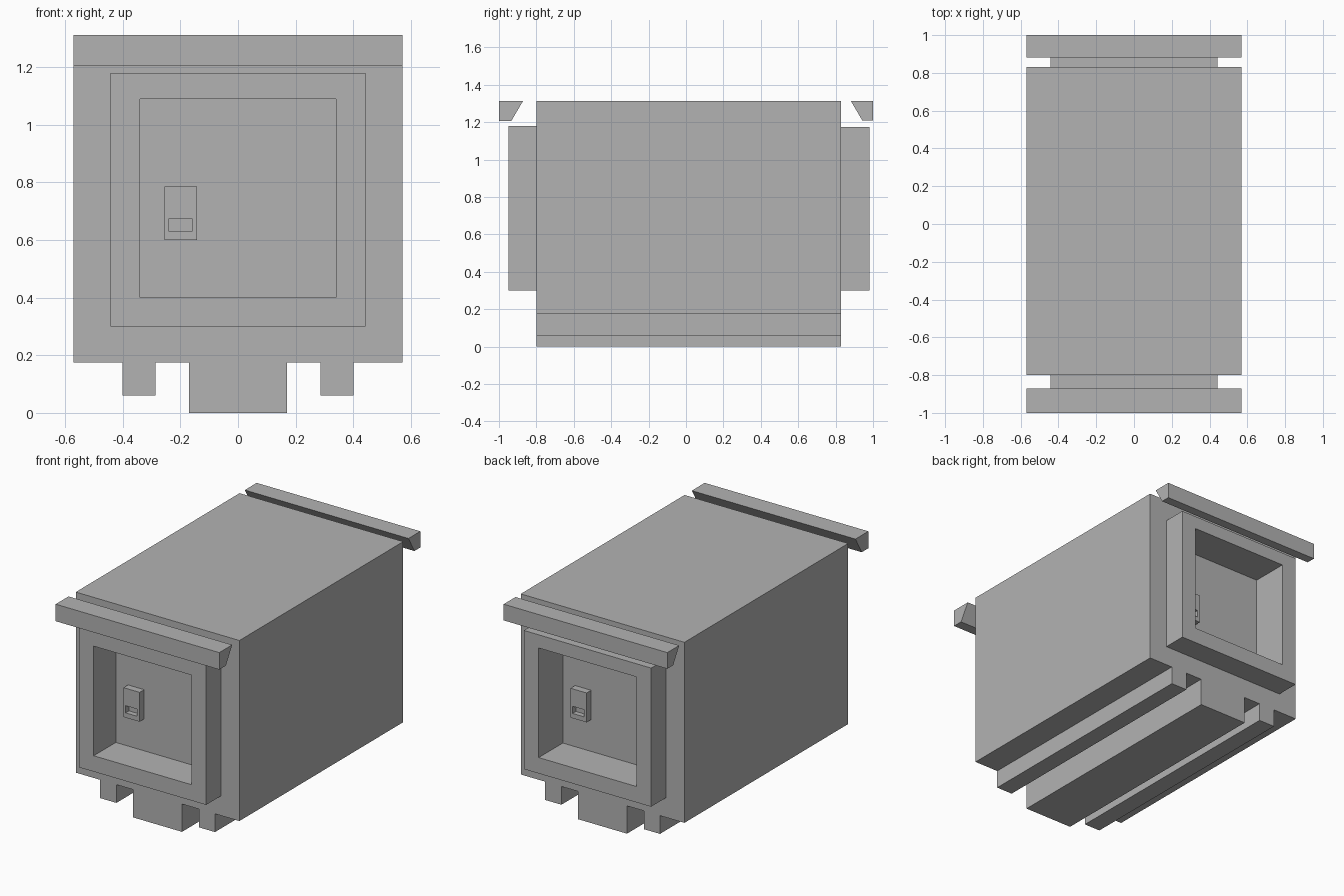
import bpy, bmesh

cube = bpy.data.objects.get("Cube")
if cube:
    bpy.data.objects.remove(cube, do_unlink=True)

grey = bpy.data.materials.new("plain grey")
grey.use_nodes = True
GREY = (0.45, 0.45, 0.45, 1)
grey.diffuse_color = GREY
grey.node_tree.nodes["Principled BSDF"].inputs["Base Color"].default_value = GREY


def loft(name, rings):
    """Skin a chain of four-cornered rings and cap both ends."""
    bm = bmesh.new()
    loops = [[bm.verts.new(p) for p in ring] for ring in rings]
    for a, b in zip(loops, loops[1:]):
        for i in range(4):
            j = (i + 1) % 4
            bm.faces.new((a[i], a[j], b[j], b[i]))
    bm.faces.new(loops[0][::-1])
    bm.faces.new(loops[-1])
    bmesh.ops.recalc_face_normals(bm, faces=bm.faces)
    mesh = bpy.data.meshes.new(name)
    bm.to_mesh(mesh)
    bm.free()
    mesh.materials.append(grey)
    obj = bpy.data.objects.new(name, mesh)
    bpy.context.collection.objects.link(obj)
    return obj


def rect(x0, x1, z0, z1, y):
    return [(x0, y, z0), (x1, y, z0), (x1, y, z1), (x0, y, z1)]


def opening(y):
    return rect(-0.34, 0.34, 0.40, 1.09, y)


def frame(y, top):
    return rect(-0.443, 0.443, 0.30, top, y)


def shell(y):
    return rect(-0.57, 0.57, 0.175, 1.312, y)


FRONT, BACK = -0.80, 0.83

# Main housing with a raised frame and a recess at each end
loft("housing", [
    opening(-0.73), opening(-0.95), frame(-0.95, 1.18), frame(FRONT, 1.18),
    shell(FRONT), shell(BACK),
    frame(BACK, 1.173), frame(0.98, 1.173), opening(0.98), opening(0.74),
])

# Runners along the underside
for name, x0, x1, z0 in (("centre_runner", -0.17, 0.17, 0),
                         ("right_runner", -0.40, -0.287, 0.06),
                         ("left_runner", 0.287, 0.40, 0.06)):
    loft(name, [rect(x0, x1, z0, 0.175, y) for y in (FRONT, BACK)])

# Latch with a small slot on each recessed panel, turned half round at the back
for name, side, panel in (("front_latch", 1, -0.73), ("back_latch", -1, 0.74)):
    def body(out):
        return rect(-0.255 * side, -0.143 * side, 0.60, 0.785, panel - out * side)

    def slot(out):
        return rect(-0.24 * side, -0.16 * side, 0.63, 0.675, panel - out * side)

    loft(name, [body(0), body(0.045), slot(0.045), slot(0.012)])

# Rain hoods with a sloping inner face
for name, side, top, low, bottom in (("front_hood", -1, 0.872, 0.935, 1.205),
                                     ("back_hood", 1, 0.882, 0.942, 1.21)):
    loft(name, [[(x, side, bottom), (x, side, 1.312),
                 (x, side * top, 1.312), (x, side * low, bottom)]
                for x in (-0.57, 0.57)])
